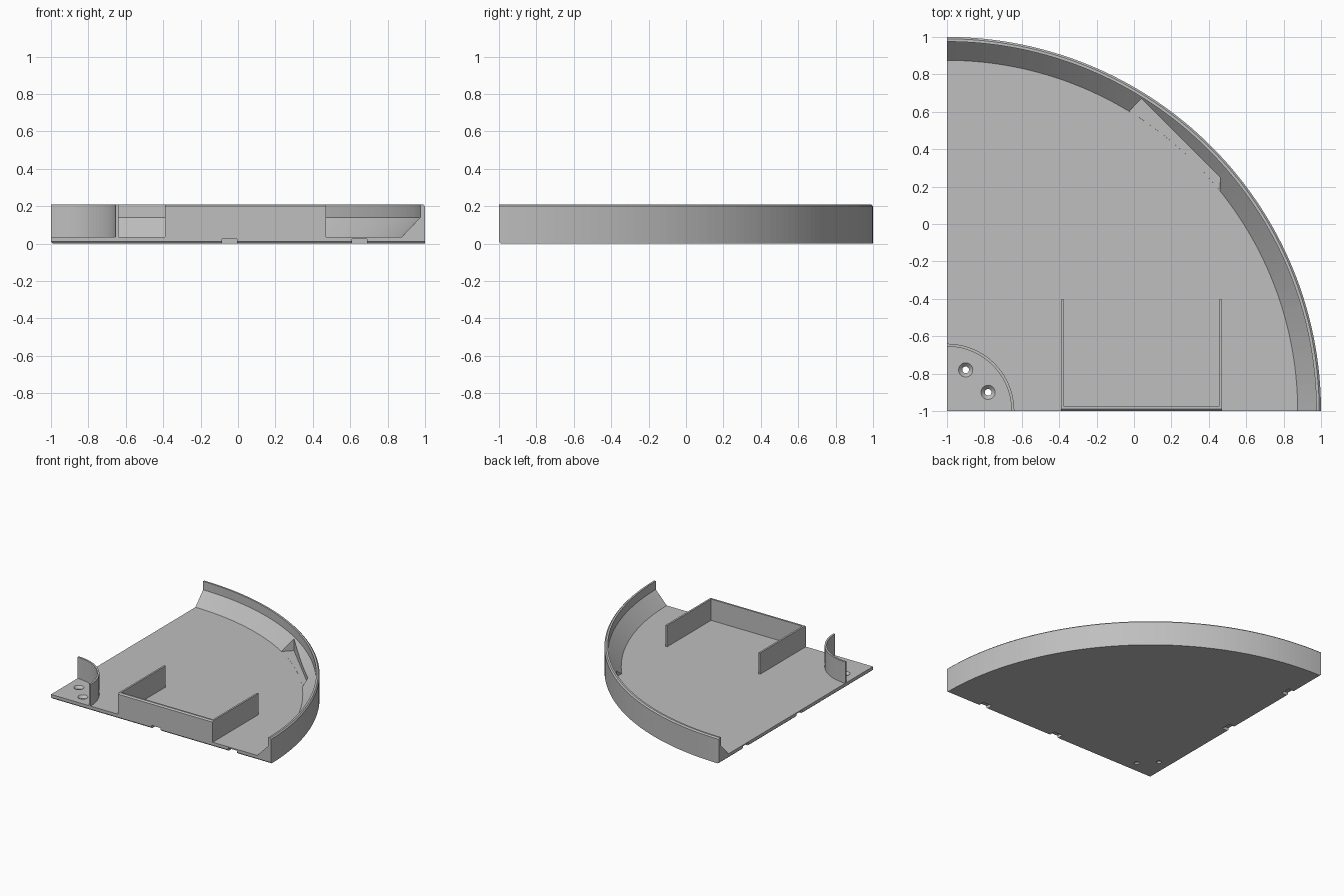
import bpy
import bmesh
from math import pi, cos, sin

if "Cube" in bpy.data.objects:
    bpy.data.objects.remove(bpy.data.objects["Cube"])

grey = bpy.data.materials.new("plain grey")
grey.use_nodes = True
grey.diffuse_color = (0.52, 0.52, 0.52, 1)
grey.node_tree.nodes["Principled BSDF"].inputs["Base Color"].default_value = (0.52, 0.52, 0.52, 1)

T, H = 0.035, 0.21  # plate thickness and wall height
CORNER = (-1, -1)


def finish(name, bm):
    bmesh.ops.recalc_face_normals(bm, faces=bm.faces)
    mesh = bpy.data.meshes.new(name)
    bm.to_mesh(mesh)
    bm.free()
    mesh.materials.append(grey)
    obj = bpy.data.objects.new(name, mesh)
    bpy.context.collection.objects.link(obj)
    return obj


def lathe(name, profile, centre, angle=pi / 2, steps=64):
    """Turn a closed (radius, z) profile around a vertical axis."""
    bm = bmesh.new()
    cx, cy = centre
    full = angle > 6
    axis = {z: bm.verts.new((cx, cy, z)) for r, z in profile if r == 0}
    rings = []
    for i in range(steps if full else steps + 1):
        a = angle * i / steps
        rings.append([axis[z] if r == 0 else bm.verts.new((cx + r * cos(a), cy + r * sin(a), z))
                      for r, z in profile])
    pairs = list(zip(rings, rings[1:]))
    if full:
        pairs.append((rings[-1], rings[0]))
    else:
        bm.faces.new(rings[0])
        bm.faces.new(rings[-1])
    n = len(profile)
    for p, q in pairs:
        for k in range(n):
            m = (k + 1) % n
            corners = list(dict.fromkeys([p[k], p[m], q[m], q[k]]))
            if len(corners) > 2:
                bm.faces.new(corners)
    return finish(name, bm)


def prism(name, outline, depth):
    """Extrude a 3D outline along a vector."""
    bm = bmesh.new()
    face = bm.faces.new([bm.verts.new(p) for p in outline])
    ext = bmesh.ops.extrude_face_region(bm, geom=[face], use_keep_orig=True)
    new = [v for v in ext["geom"] if isinstance(v, bmesh.types.BMVert)]
    bmesh.ops.translate(bm, verts=new, vec=depth)
    return finish(name, bm)


def box(name, x0, x1, y0, y1, z0, z1):
    return prism(name, [(x0, y0, z0), (x1, y0, z0), (x1, y1, z0), (x0, y1, z0)], (0, 0, z1 - z0))


def cut(target, cutter):
    mod = target.modifiers.new("cut", "BOOLEAN")
    mod.operation, mod.solver, mod.object = "DIFFERENCE", "EXACT", cutter
    bpy.context.view_layer.objects.active = target
    bpy.ops.object.modifier_apply(modifier=mod.name)
    bpy.data.objects.remove(cutter)


# Quarter-round tray: floor, sloped inner foot and upright outer rim
tray = lathe("quarter_tray", [(0, 0), (2, 0), (2, 0.2), (1.99, H), (1.975, H), (1.975, 0.14),
                              (1.875, T), (0, T)], CORNER)

# Straight pocket in the sloped foot
z = T + 0.0002
cut(tray, prism("pocket_cutter", [(-0.08, 0.55, z), (0.04, 0.67, z), (0.46, 0.25, z),
                                  (0.46, 0.1, z)], (0, 0, 0.3)))

# Connector notches under both straight edges
for t in (-0.045, 0.65):
    cut(tray, box("notch_cutter", t - 0.04, t + 0.04, -1.1, -0.94, -0.1, 0.025))
    cut(tray, box("notch_cutter", -1.1, -0.94, t - 0.04, t + 0.04, -0.1, 0.025))

# Small chamfer below both straight edges
c = 0.01
cut(tray, prism("chamfer_cutter", [(-1.1, -1 - c, 0), (-1.1, -1, -c), (-1.1, -1 + c, 0),
                                   (-1.1, -1, c)], (2.2, 0, 0)))
cut(tray, prism("chamfer_cutter", [(-1 - c, -1.1, 0), (-1, -1.1, -c), (-1 + c, -1.1, 0),
                                   (-1, -1.1, c)], (0, 2.2, 0)))

# Countersunk screw holes near the corner
for centre in ((-0.9, -0.78), (-0.78, -0.9)):
    cut(tray, lathe("hole_cutter", [(0, -0.1), (0.018, -0.1), (0.018, 0.015), (0.038, T),
                                    (0.038, 0.1), (0, 0.1)], centre, 2 * pi, 32))

# Curved corner wall
lathe("corner_wall", [(0.345, T), (0.36, T), (0.36, H), (0.345, H)], CORNER, steps=32)

# Three-sided bay on the front edge
prism("bay_front_wall", [(-0.39, -1, T), (-0.39, -0.975, T), (-0.39, -0.975, H),
                         (-0.39, -0.99, H), (-0.39, -1, H - c)], (0.86, 0, 0))
for name, x in (("bay_right_wall", -0.39), ("bay_left_wall", 0.455)):
    box(name, x, x + 0.015, -0.98, -0.405, T, H)
